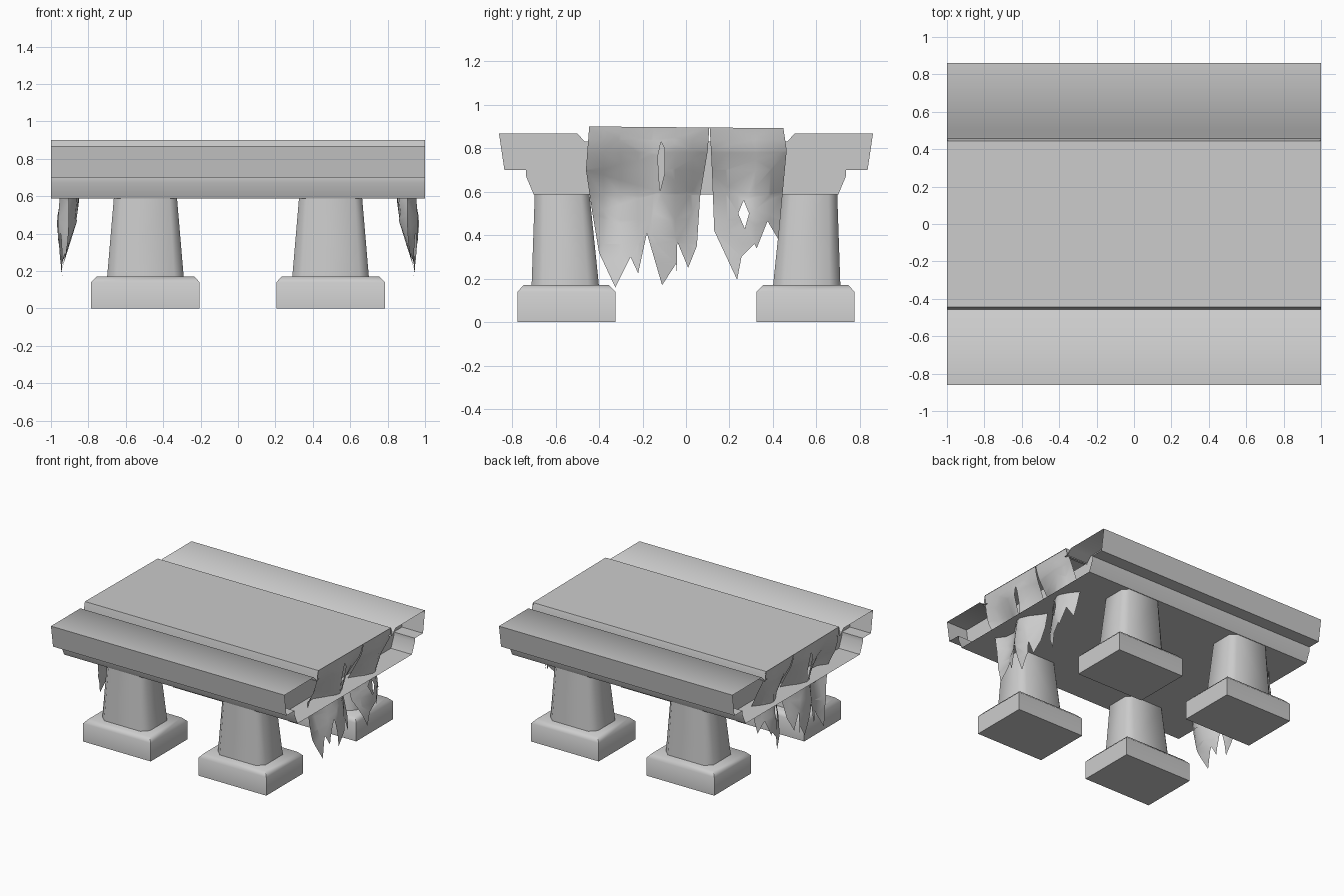
import bpy, bmesh, math
from mathutils import Vector

if "Cube" in bpy.data.objects:
    bpy.data.objects.remove(bpy.data.objects["Cube"])


def finish(name, bm, angle, mirror=None):
    me = bpy.data.meshes.new(name)
    bm.to_mesh(me)
    bm.free()
    ob = bpy.data.objects.new(name, me)
    bpy.context.collection.objects.link(ob)
    if mirror:
        mod = ob.modifiers.new("mirror", 'MIRROR')
        mod.use_axis = mirror
        mod.use_mirror_merge = False
    bpy.ops.object.select_all(action='DESELECT')
    ob.select_set(True)
    bpy.context.view_layer.objects.active = ob
    bpy.ops.object.shade_smooth_by_angle(angle=math.radians(angle))
    return ob


def loft(bm, rings):
    """Join equal rings of points with quads and cap both ends."""
    vs = [[bm.verts.new(p) for p in r] for r in rings]
    n = len(vs[0])
    for a, b in zip(vs, vs[1:]):
        for i in range(n):
            j = (i + 1) % n
            bm.faces.new((a[i], a[j], b[j], b[i]))
    bm.faces.new(vs[0][::-1])
    bm.faces.new(vs[-1])


def ring(cx, cy, hx, hy, z, cut=0.0):
    """Rectangle outline, optionally with cut corners."""
    pts = []
    for sx, sy in ((1, 1), (-1, 1), (-1, -1), (1, -1)):
        if cut:
            a = (cx + sx * hx, cy + sy * (hy - cut), z)
            b = (cx + sx * (hx - cut), cy + sy * hy, z)
            pts += [a, b] if sx * sy > 0 else [b, a]
        else:
            pts.append((cx + sx * hx, cy + sy * hy, z))
    return pts


# Legs: footing block with chamfered rim, tapered column
bm = bmesh.new()
loft(bm, [ring(.495, .55, .29, .225, 0), ring(.495, .55, .29, .225, .14),
          ring(.495, .55, .26, .195, .172)])
finish("leg_footings", bm, 50, (True, True, False))
bm = bmesh.new()
loft(bm, [ring(.495, .555, .205, .155, .165, .05),
          ring(.495, .57, .168, .125, .60, .04)])
finish("leg_columns", bm, 50, (True, True, False))

# Table top: hollow two-tier shell swept along x, open at the ends
half = [(-.43, .83), (-.465, .83), (-.50, .868), (-.86, .868), (-.835, .70),
        (-.735, .70), (-.735, .67), (-.70, .587)]
profile = half + [(-y, z) for y, z in half[::-1]]
bm = bmesh.new()
a = [bm.verts.new((-1, y, z)) for y, z in profile]
b = [bm.verts.new((1, y, z)) for y, z in profile]
for i in range(len(profile) - 1):
    bm.faces.new((a[i], b[i], b[i + 1], a[i + 1]))
bmesh.ops.reverse_faces(bm, faces=bm.faces[:])
bmesh.ops.recalc_face_normals(bm, faces=bm.faces[:])
finish("table_top", bm, 60)

# Recessed walls closing the hollow ends
bm = bmesh.new()
bm.faces.new([bm.verts.new((.82, y, z)) for y, z in profile[::-1]])
finish("end_walls", bm, 30, (True, False, False))

# Runner lying along the top, with edges turned down
bm = bmesh.new()
runner = [(-.46, .82), (-.452, .87), (-.445, .90), (0, .896), (.445, .892), (.452, .87), (.46, .82)]
xs = (-1, -.95, -.5, 0, .5, .95, 1)
rows = [[bm.verts.new((x, y, z)) for y, z in runner] for x in xs]
for r, s in zip(rows, rows[1:]):
    for i in range(len(runner) - 1):
        bm.faces.new((r[i], s[i], s[i + 1], r[i + 1]))
bmesh.ops.recalc_face_normals(bm, faces=bm.faces[:])
finish("cloth_runner", bm, 50)


# Hanging torn cloth at both ends: flat outline, cut into a grid, then draped
def drape_x(y, z):
    keys = [(.91, .998), (.80, .985), (.585, .90), (.20, .945), (0, .95)]
    x = .95
    for (z1, x1), (z0, x0) in zip(keys, keys[1:]):
        if z0 <= z <= z1:
            x = x0 + (x1 - x0) * (z - z0) / (z1 - z0)
    fold = .055 * min(1, max(0, (.86 - z) / .28))
    return min(.999, max(.826, x - fold * math.cos(15 * (y + .33)) * (1 if z > .45 else (z - .2) * 4)))


def hanging(name, outline, hole):
    bm = bmesh.new()
    edges = []
    for loop in (outline, hole):
        vs = [bm.verts.new((0, y, z)) for y, z in loop]
        edges += [bm.edges.new((vs[i - 1], vs[i])) for i in range(len(vs))]
    bmesh.ops.triangle_fill(bm, edges=edges, use_beauty=True, normal=Vector((1, 0, 0)))
    cuts = [((0, 0, z), (0, 0, 1)) for z in (.84, .78, .70, .585, .47, .36, .27)]
    cuts += [((0, y, 0), (0, 1, 0)) for y in (-.38, -.3, -.22, -.15, -.05, .03, .19, .32, .39)]
    for co, no in cuts:
        bmesh.ops.bisect_plane(bm, geom=bm.verts[:] + bm.edges[:] + bm.faces[:],
                               plane_co=co, plane_no=no)
    for v in bm.verts:
        v.co.x = drape_x(v.co.y, v.co.z)
    bmesh.ops.recalc_face_normals(bm, faces=bm.faces[:])
    if sum(f.normal.x for f in bm.faces) < 0:
        bmesh.ops.reverse_faces(bm, faces=bm.faces[:])
    finish(name, bm, 40, (True, False, False))


hanging("hanging_cloth_wide",
        [(-.445, .90), (-.46, .70), (-.43, .50), (-.40, .32), (-.325, .16), (-.255, .30),
         (-.22, .225), (-.18, .41), (-.11, .17), (-.045, .27), (-.043, .21), (-.04, .37),
         (.01, .25), (.05, .35), (.065, .58), (.10, .79), (.107, .895)],
        [(-.12, .60), (-.10, .68), (-.10, .80), (-.115, .83), (-.13, .76)])
hanging("hanging_cloth_narrow",
        [(.109, .895), (.115, .79), (.12, .68), (.13, .42), (.235, .195), (.255, .30),
         (.315, .36), (.325, .34), (.375, .465), (.425, .38), (.445, .60), (.463, .79), (.448, .892)],
        [(.265, .56), (.24, .50), (.27, .43), (.29, .50)])
